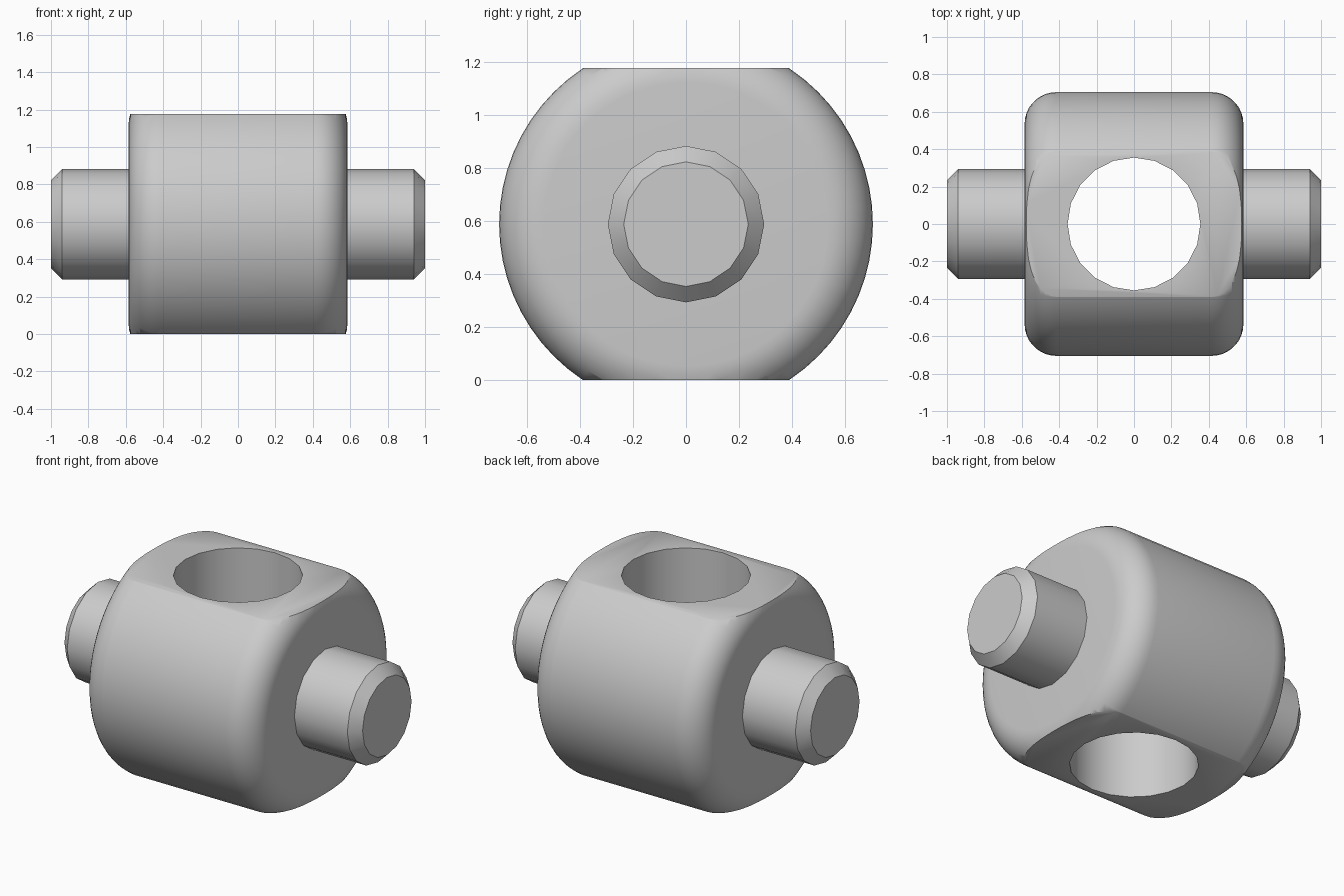
import bpy
import bmesh
import math
from mathutils import Matrix

cube = bpy.data.objects.get("Cube")
if cube:
    bpy.data.objects.remove(cube, do_unlink=True)

R, HALF, FILLET = 0.705, 0.585, 0.17   # barrel radius, half width, edge rounding
MID = 0.588                            # height of the barrel axis
PIN_R, CHAMFER = 0.295, 0.06
HOLE_R = 0.355

grey = bpy.data.materials.new("plain_grey")
grey.use_nodes = True
colour = (0.6, 0.6, 0.6, 1)
grey.diffuse_color = colour
grey.node_tree.nodes["Principled BSDF"].inputs["Base Color"].default_value = colour


def add_object(name, bm):
    bmesh.ops.recalc_face_normals(bm, faces=bm.faces)
    mesh = bpy.data.meshes.new(name)
    bm.to_mesh(mesh)
    bm.free()
    obj = bpy.data.objects.new(name, mesh)
    obj.data.materials.append(grey)
    bpy.context.collection.objects.link(obj)
    return obj


def lathe(name, profile, steps):
    """Turn (x, radius) points around the horizontal axis and cap both ends."""
    bm = bmesh.new()
    rings = []
    for x, r in profile:
        turn = [2 * math.pi * i / steps for i in range(steps)]
        rings.append([bm.verts.new((x, r * math.cos(a), MID + r * math.sin(a)))
                      for a in turn])
    for a, b in zip(rings, rings[1:]):
        for i in range(steps):
            j = (i + 1) % steps
            bm.faces.new((a[i], a[j], b[j], b[i]))
    bm.faces.new(rings[0])
    bm.faces.new(rings[-1])
    return add_object(name, bm)


def smooth(obj, degrees):
    bpy.ops.object.select_all(action="DESELECT")
    obj.select_set(True)
    bpy.context.view_layer.objects.active = obj
    bpy.ops.object.shade_smooth_by_angle(angle=math.radians(degrees))


# Barrel with rounded rims
arc = [math.radians(a) for a in range(0, 91, 10)]
rim = [(HALF - FILLET + FILLET * math.cos(a), R - FILLET + FILLET * math.sin(a))
       for a in arc]
body = lathe("barrel_body", [(-x, r) for x, r in rim] + rim[::-1], 64)

# Flats sliced off the top and bottom
bm = bmesh.new()
bm.from_mesh(body.data)
for z, side in ((0, -1), (2 * MID, 1)):
    cut = bmesh.ops.bisect_plane(bm, geom=bm.verts[:] + bm.edges[:] + bm.faces[:],
                                 plane_co=(0, 0, z), plane_no=(0, 0, side),
                                 clear_outer=True)
    edges = [e for e in cut["geom_cut"] if isinstance(e, bmesh.types.BMEdge)]
    bmesh.ops.edgeloop_fill(bm, edges=edges)
bmesh.ops.recalc_face_normals(bm, faces=bm.faces)
bm.to_mesh(body.data)
bm.free()

# Vertical through hole
bm = bmesh.new()
bmesh.ops.create_cone(bm, cap_ends=True, segments=20, radius1=HOLE_R,
                      radius2=HOLE_R, depth=3,
                      matrix=Matrix.Translation((0, 0, MID)))
cutter = add_object("hole_cutter", bm)
hole = body.modifiers.new("hole", "BOOLEAN")
hole.operation = "DIFFERENCE"
hole.solver = "EXACT"
hole.object = cutter
bpy.ops.object.select_all(action="DESELECT")
body.select_set(True)
bpy.context.view_layer.objects.active = body
bpy.ops.object.modifier_apply(modifier=hole.name)
bpy.data.objects.remove(cutter, do_unlink=True)
smooth(body, 50)

# Chamfered pins on both sides
for name, s in (("left_pin", 1), ("right_pin", -1)):
    pin = lathe(name, [(s * 0.55, PIN_R), (s * (1 - CHAMFER), PIN_R),
                       (s * 1.0, PIN_R - CHAMFER)], 16)
    smooth(pin, 35)
